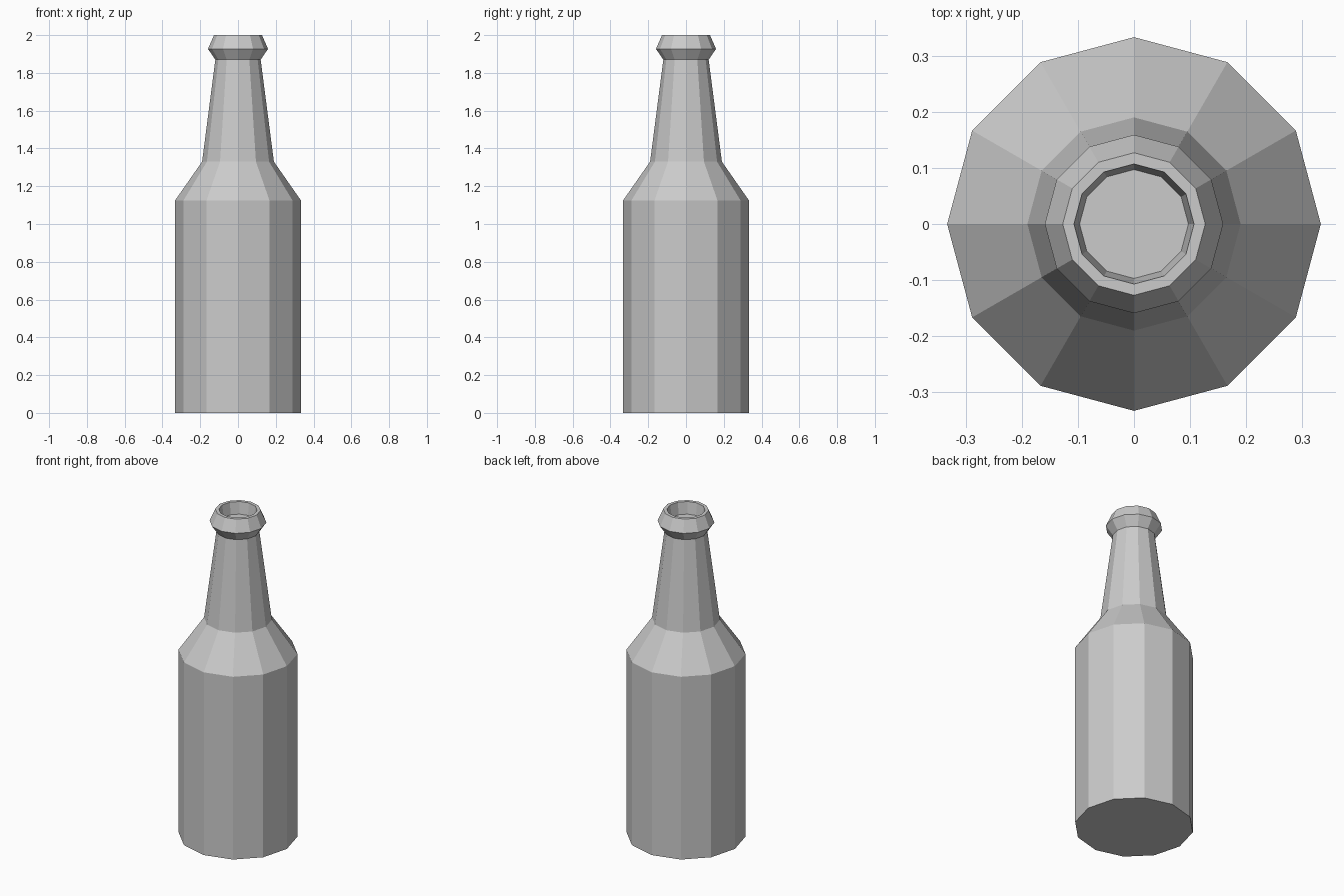
import bpy, bmesh
from math import cos, sin, tau

cube = bpy.data.objects.get("Cube")
if cube:
    bpy.data.objects.remove(cube, do_unlink=True)

SIDES = 12

grey = bpy.data.materials.new("light_grey")
grey.use_nodes = True
colour = (0.6, 0.6, 0.6, 1)
grey.diffuse_color = colour
grey.node_tree.nodes["Principled BSDF"].inputs["Base Color"].default_value = colour


def lathe(name, profile):
    """Spin (radius, height) points into a faceted solid, capped at both ends."""
    bm = bmesh.new()
    rings = [[bm.verts.new((r * cos(tau * i / SIDES), r * sin(tau * i / SIDES), z))
              for i in range(SIDES)] for r, z in profile]
    for low, high in zip(rings, rings[1:]):
        for i in range(SIDES):
            j = (i + 1) % SIDES
            bm.faces.new((low[i], low[j], high[j], high[i]))
    bm.faces.new(rings[0][::-1])
    bm.faces.new(rings[-1])
    mesh = bpy.data.meshes.new(name)
    bm.to_mesh(mesh)
    bm.free()
    mesh.materials.append(grey)
    obj = bpy.data.objects.new(name, mesh)
    bpy.context.collection.objects.link(obj)
    return obj


# Body, shoulder, neck, flared lip, then the recessed mouth
body = [(0.333, 0), (0.333, 1.125)]
neck = [(0.19, 1.33), (0.12, 1.87)]
lip = [(0.159, 1.927), (0.127, 2.0)]
mouth = [(0.107, 2.0), (0.097, 1.927)]
lathe("bottle", body + neck + lip + mouth)
